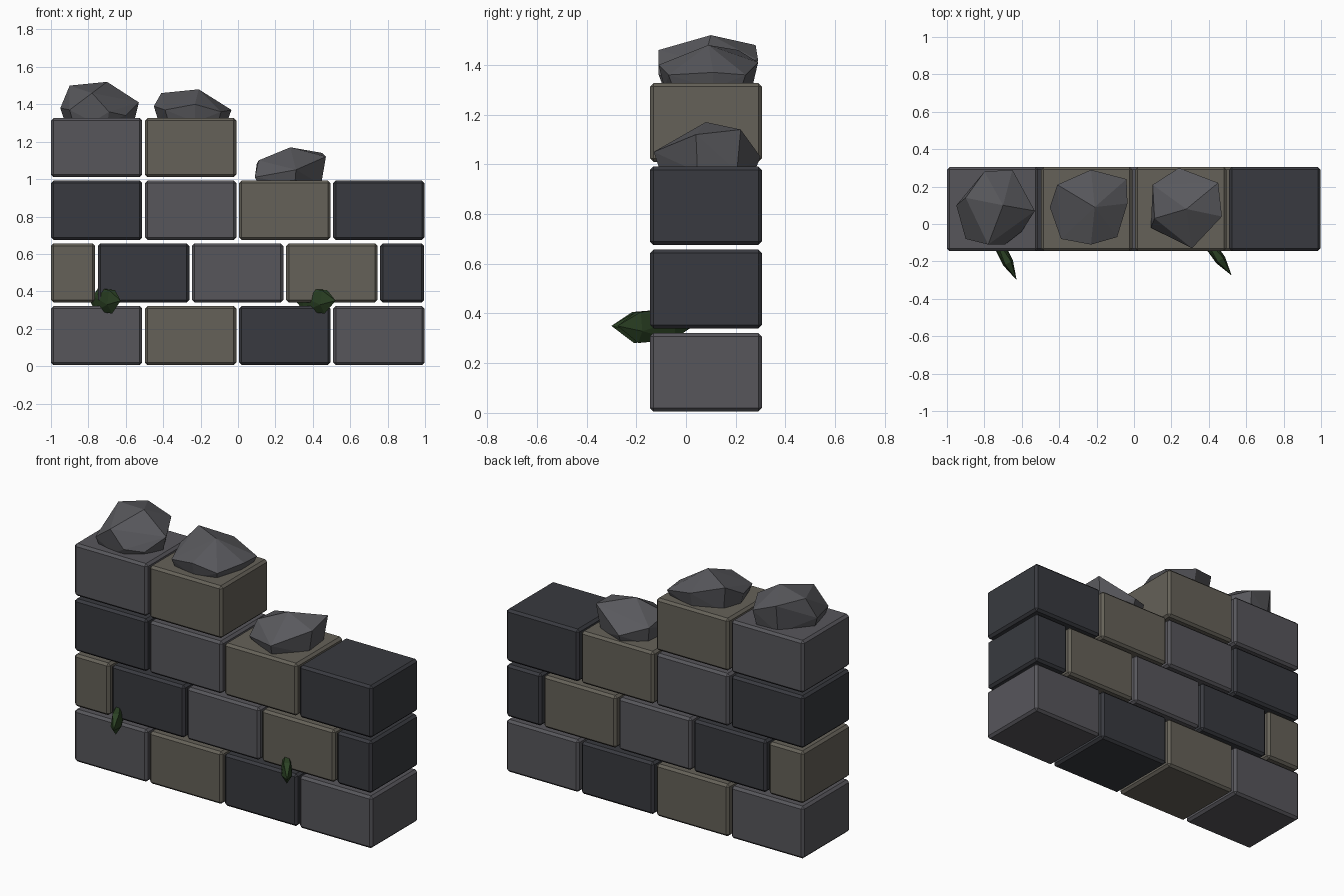
import bpy, bmesh
from math import atan2, pi
from mathutils import Matrix, Vector

if "Cube" in bpy.data.objects:
    bpy.data.objects.remove(bpy.data.objects["Cube"])


def material(name, rgb):
    m = bpy.data.materials.new(name)
    m.diffuse_color = (*rgb, 1)
    m.use_nodes = True
    m.node_tree.nodes["Principled BSDF"].inputs["Base Color"].default_value = m.diffuse_color
    return m


STONE = {
    "G": material("grey_stone", (0.095, 0.093, 0.105)),
    "B": material("brown_stone", (0.13, 0.12, 0.098)),
    "D": material("dark_stone", (0.040, 0.042, 0.050)),
}
RUBBLE = material("rubble_grey", (0.10, 0.10, 0.11))
MOSS = material("moss_green", (0.025, 0.055, 0.018))


def finish(bm, name, mat):
    bmesh.ops.recalc_face_normals(bm, faces=bm.faces)
    mesh = bpy.data.meshes.new(name)
    bm.to_mesh(mesh)
    bm.free()
    mesh.materials.append(mat)
    ob = bpy.data.objects.new(name, mesh)
    bpy.context.collection.objects.link(ob)
    return ob


def block(name, x0, x1, z0, mat):
    bm = bmesh.new()
    size = Matrix.Diagonal((x1 - x0, 0.45, 0.317, 1))
    place = Matrix.Translation(((x0 + x1) / 2, 0.08, z0 + 0.1585))
    bmesh.ops.create_cube(bm, size=1, matrix=place @ size)
    ob = finish(bm, name, mat)
    bev = ob.modifiers.new("edge", "BEVEL")
    bev.width, bev.segments = 0.014, 1


def rock(name, base, points):
    # Convex chunk: visible corners plus a slightly smaller footprint
    pts = [Vector(p) for p in points]
    mid = sum(pts, Vector()) / len(pts)
    foot = [mid.lerp(p, 0.88) for p in pts[1:]]
    bm = bmesh.new()
    for p in pts + [Vector((f.x, f.y, base - 0.02)) for f in foot]:
        bm.verts.new(p)
    hull = bmesh.ops.convex_hull(bm, input=bm.verts)
    loose = {v for v in hull["geom_interior"] if isinstance(v, bmesh.types.BMVert)}
    bmesh.ops.delete(bm, geom=list(loose), context="VERTS")
    finish(bm, name, RUBBLE)


def moss(name, centre, direction):
    # Flattened icosphere with its pole along the given direction
    bm = bmesh.new()
    bmesh.ops.create_icosphere(bm, subdivisions=1, radius=1)
    m = (Matrix.Translation(centre)
         @ Matrix.Rotation(atan2(direction[1], direction[0]), 4, "Z")
         @ Matrix.Diagonal((0.185, 0.034, 0.077, 1))
         @ Matrix.Rotation(pi / 2, 4, "Y"))
    bmesh.ops.transform(bm, matrix=m, verts=bm.verts)
    finish(bm, name, MOSS)


# Staggered courses of blocks, bottom to top
P = 0.503
full = [-1 + i * P for i in range(4)]
half = [-1] + [-1 + (i + 0.5) * P for i in range(4)]
for row, (starts, colours) in enumerate([(full, "GBDG"), (half, "BDGBD"),
                                         (full, "DGBD"), (full, "GB")]):
    for i, (x, c) in enumerate(zip(starts, colours)):
        w = 0.235 if starts is half and i in (0, 4) else 0.488
        block(f"block_{row}_{i}", x, min(x + w, 1), 0.005 + row * 0.335, STONE[c])

# Rubble on the broken top
rock("rubble_left", 1.325, [
    (-.70, .10, 1.52), (-.95, .10, 1.38), (-.90, .14, 1.50), (-.80, .28, 1.48),
    (-.65, .29, 1.42), (-.53, .07, 1.41), (-.60, -.04, 1.34), (-.69, -.11, 1.36),
    (-.78, -.11, 1.46), (-.90, -.08, 1.37)])
rock("rubble_middle", 1.325, [
    (-.21, .09, 1.48), (-.41, .21, 1.46), (-.45, .09, 1.39), (-.39, -.08, 1.37),
    (-.23, -.11, 1.40), (-.09, -.07, 1.36), (-.035, .11, 1.37), (-.04, .24, 1.36),
    (-.23, .29, 1.41)])
rock("rubble_right", 0.99, [
    (.28, .08, 1.17), (.11, .03, 1.10), (.09, -.02, 1.01), (.31, -.13, 1.05),
    (.47, .04, 1.12), (.45, .22, 1.14), (.24, .30, 1.03), (.10, .21, 1.08)])

# Moss tufts poking out of the lower joint
moss("moss_left", (-.71, -.135, .35), (.16, -.32))
moss("moss_right", (.415, -.125, .35), (.21, -.295))
